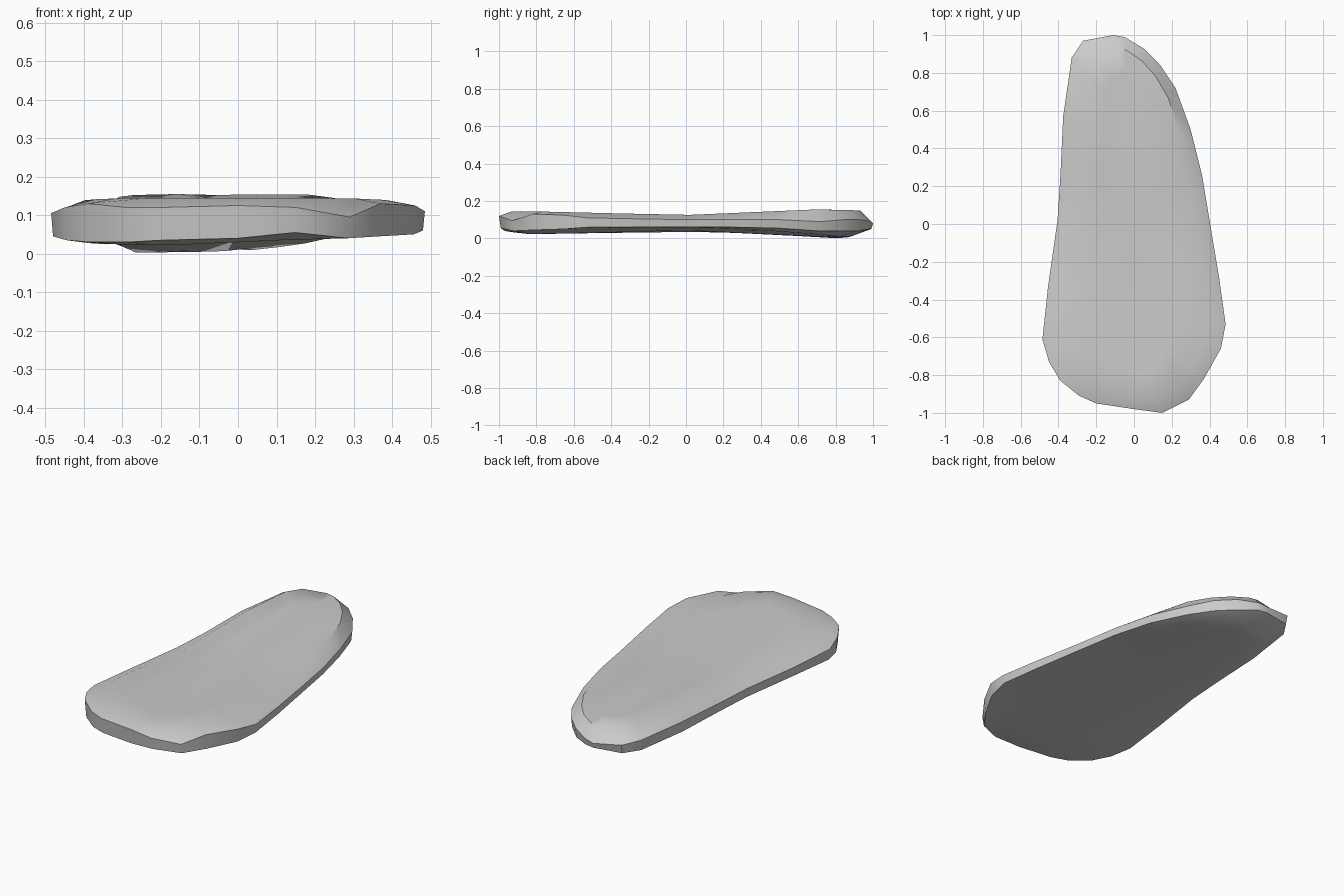
import bpy
import bmesh
import math

cube = bpy.data.objects.get("Cube")
if cube:
    bpy.data.objects.remove(cube, do_unlink=True)

# Outline of the slab, counter-clockwise: x, y, upper rim height, lower rim height
OUTLINE = [
    (.15, -1, .12, .055), (.29, -.93, .095, .04), (.37, -.82, .13, .045),
    (.46, -.66, .125, .05), (.485, -.53, .11, .06), (.45, -.28, .105, .06),
    (.4, .02, .1, .06), (.36, .26, .1, .06), (.3, .5, .1, .055),
    (.22, .72, .09, .04), (.14, .84, .1, .04), (.05, .93, .1, .04),
    (-.05, .99, .09, .05), (-.11, 1, .08, .05), (-.27, .97, .1, .05),
    (-.33, .88, .11, .05), (-.375, .57, .11, .05), (-.39, .25, .1, .05),
    (-.405, .02, .1, .05), (-.455, -.33, .1, .05), (-.485, -.61, .105, .045),
    (-.45, -.73, .12, .035), (-.39, -.83, .13, .03), (-.29, -.91, .12, .03),
    (-.2, -.95, .12, .035), (0, -.98, .125, .04),
]

# Heights along the length of the slab: y, z
CROWN = [(-1, .145), (-.75, .143), (0, .125), (.7, .155), (1, .148)]
BELLY = [(-1, .02), (-.5, .028), (0, .035), (.3, .03), (.82, 0), (1, .02)]


def height_at(profile, y):
    """Interpolate a lengthwise height profile."""
    for (y0, z0), (y1, z1) in zip(profile, profile[1:]):
        if y <= y1:
            return z0 + (z1 - z0) * (y - y0) / (y1 - y0)
    return profile[-1][1]


def belly_at(x, y):
    """Underside height, rising gently towards the left edge."""
    return height_at(BELLY, y) + max(0, x + .15) * .05


def inset_ring(bm, scale_x, scale_y, surface):
    """Add the outline drawn inwards and laid on a surface."""
    ring = []
    for x, y, top, bottom in OUTLINE:
        px, py = x * scale_x, y * scale_y
        ring.append(bm.verts.new((px, py, surface(px, py))))
    return ring


def bridge(bm, lower, upper):
    """Join two matching rings with a band of faces."""
    count = len(lower)
    for i in range(count):
        j = (i + 1) % count
        bm.faces.new((lower[i], lower[j], upper[j], upper[i]))


def cap(bm, ring, surface):
    """Close a ring with a fan around the middle."""
    middle = bm.verts.new((0, 0, surface(0, 0)))
    for i, vert in enumerate(ring):
        bm.faces.new((vert, ring[(i + 1) % len(ring)], middle))


def crown_at(x, y):
    return height_at(CROWN, y)


# Stone slab: underside, side band and gently domed top
bm = bmesh.new()
rings = [
    inset_ring(bm, .4, .8, belly_at),
    inset_ring(bm, .8, .88, belly_at),
    [bm.verts.new((x * .99, y * .99, low)) for x, y, top, low in OUTLINE],
    [bm.verts.new((x, y, top)) for x, y, top, low in OUTLINE],
    inset_ring(bm, .82, .93, crown_at),
    inset_ring(bm, .45, .8, crown_at),
]
for lower, upper in zip(rings, rings[1:]):
    bridge(bm, lower, upper)
cap(bm, rings[0], belly_at)
cap(bm, rings[-1], crown_at)
bmesh.ops.recalc_face_normals(bm, faces=bm.faces)

mesh = bpy.data.meshes.new("stone_slab")
bm.to_mesh(mesh)
bm.free()
slab = bpy.data.objects.new("stone_slab", mesh)
bpy.context.scene.collection.objects.link(slab)

# Plain grey stone
colour = (.6, .6, .6, 1)
stone = bpy.data.materials.new("grey_stone")
stone.use_nodes = True
stone.diffuse_color = colour
stone.node_tree.nodes["Principled BSDF"].inputs["Base Color"].default_value = colour
mesh.materials.append(stone)

# Smooth surfaces with a crisp rim
bpy.context.view_layer.objects.active = slab
slab.select_set(True)
bpy.ops.object.shade_smooth_by_angle(angle=math.radians(40))
